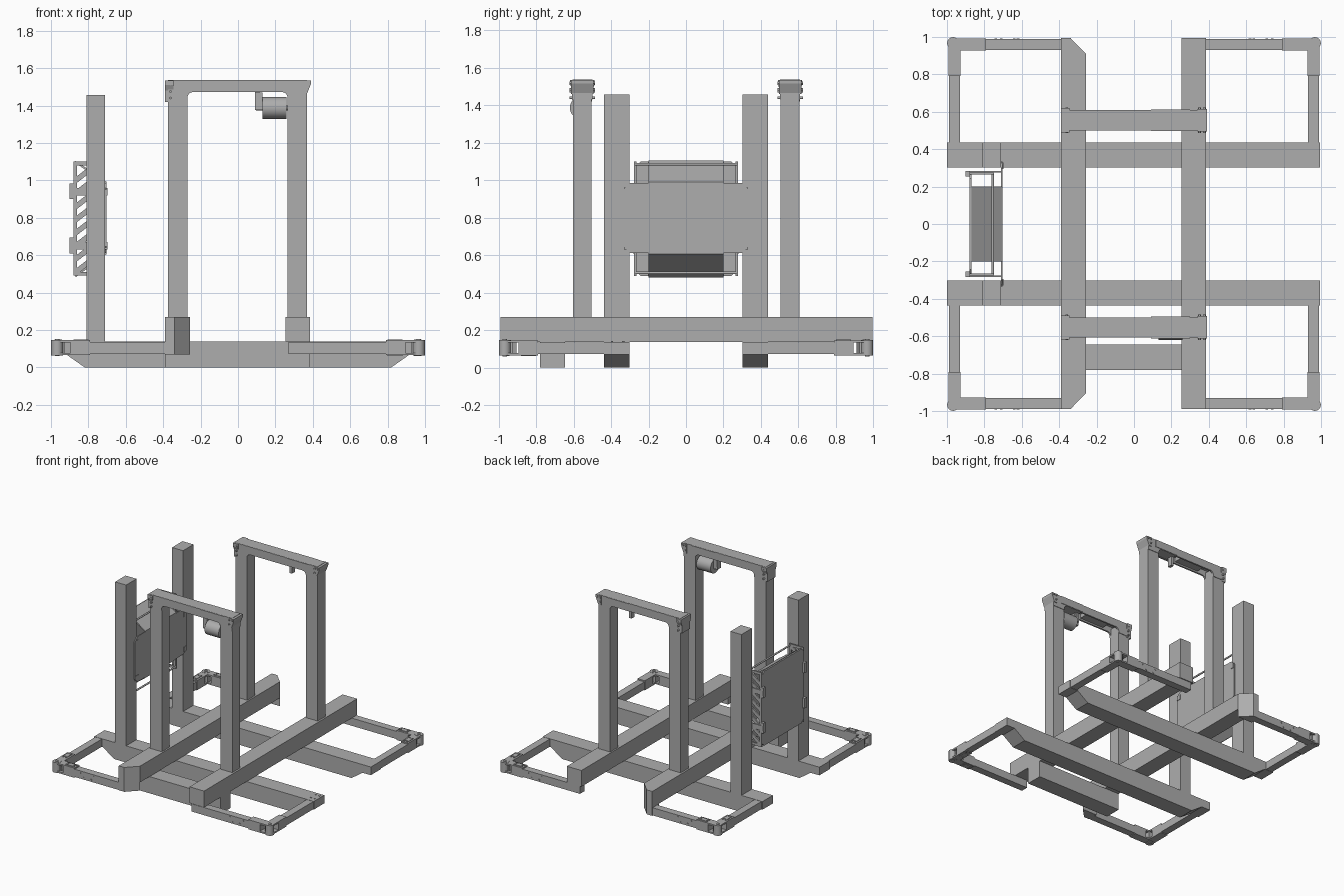
import bpy, bmesh, math
from mathutils import Vector

cube = bpy.data.objects.get("Cube")
if cube:
    bpy.data.objects.remove(cube, do_unlink=True)

grey = bpy.data.materials.new("steel_grey")
grey.use_nodes = True
COLOUR = (0.42, 0.42, 0.42, 1)
grey.diffuse_color = COLOUR
grey.node_tree.nodes["Principled BSDF"].inputs["Base Color"].default_value = COLOUR


def finish(name, bm):
    bmesh.ops.recalc_face_normals(bm, faces=bm.faces)
    mesh = bpy.data.meshes.new(name)
    bm.to_mesh(mesh)
    bm.free()
    mesh.materials.append(grey)
    obj = bpy.data.objects.new(name, mesh)
    bpy.context.collection.objects.link(obj)
    return obj


def prism(name, pts, axis, a, b):
    """Extrude a 2D outline along an axis from a to b."""
    def place(p, t):
        return {"x": (t, *p), "y": (p[0], t, p[1]), "z": (*p, t)}[axis]
    bm = bmesh.new()
    base = bm.faces.new([bm.verts.new(place(p, a)) for p in pts])
    ext = bmesh.ops.extrude_face_region(bm, geom=[base])["geom"]
    shift = Vector(place((0, 0), b - a))
    bmesh.ops.translate(bm, vec=shift, verts=[v for v in ext if isinstance(v, bmesh.types.BMVert)])
    return finish(name, bm)


def box(name, xs, ys, zs):
    x0, x1 = sorted(xs)
    y0, y1 = sorted(ys)
    return prism(name, [(x0, y0), (x1, y0), (x1, y1), (x0, y1)], "z", *zs)


def cylinder(name, start, end, radius, sides=24):
    start, end = Vector(start), Vector(end)
    d = end - start
    bm = bmesh.new()
    bmesh.ops.create_cone(bm, cap_ends=True, segments=sides, radius1=radius, radius2=radius, depth=d.length)
    bmesh.ops.rotate(bm, matrix=d.to_track_quat("Z", "Y").to_matrix(), verts=bm.verts)
    bmesh.ops.translate(bm, vec=(start + end) / 2, verts=bm.verts)
    for f in bm.faces:
        f.smooth = len(f.verts) == 4
    return finish(name, bm)


LOW, MID, TOP = 0.0, 0.137, 0.27

# Lower cross rails with undercut ends, and the tall rear posts on them
rail = [(-1, MID), (-1, .07), (-.92, .07), (-.82, LOW), (.82, LOW), (.92, .07), (.995, .07), (.995, MID)]
for s, side in ((-1, "front"), (1, "back")):
    y0, y1 = sorted((s * .302, s * .437))
    prism(side + "_cross_rail", rail, "y", y0, y1)
    box(side + "_tall_post", (-.81, -.71), (y0, y1), (MID, 1.457))
box("front_tie_bar", (-.39, .385), (-.78, -.645), (LOW, MID))
for x in (.94, .975):
    for y in (-.335, -.395):
        cylinder("rail_bolt", (x, y, MID), (x, y, MID + .004), .006, 12)

# Upper lengthwise rails, the right-hand plan one with cut corners
prism("mitred_long_rail", [(-.39, -.99), (-.34, -.99), (-.257, -.905), (-.257, .91), (-.34, .995), (-.39, .995)],
      "z", MID, TOP)
box("square_long_rail", (.253, .385), (-.99, .995), (MID, TOP))


# Corner frames: two arms meeting in a slotted knuckle
def corner_frame(sx, sy):
    def b(name, xs, ys, zs):
        return box(name, [sx * v for v in xs], [sy * v for v in ys], zs)
    z0, z1 = .072, .135
    b("frame_arm_x", (.27 if sx > 0 else .385, .8), (.93, .99), (z0, z1))
    b("frame_arm_y", (.93, .99), (.43, .8), (z0, z1))
    b("frame_sleeve_x", (.79, .895), (.927, .993), (.066, .145))
    b("frame_sleeve_y", (.927, .993), (.79, .895), (.066, .145))
    b("frame_corner_block", (.925, .972), (.925, .972), (.066, .145))
    for za, zb in ((.066, .078), (.133, .145)):
        b("knuckle_strap_x", (.89, .975), (.927, .993), (za, zb))
        b("knuckle_strap_y", (.927, .993), (.89, .975), (za, zb))
    cylinder("knuckle", (sx * .967, sy * .967, .064), (sx * .967, sy * .967, .147), .032)
    cylinder("knuckle_bolt", (sx * .967, sy * .967, .06), (sx * .967, sy * .967, .152), .012, 12)
    # H-shaped clamp plates on the sleeves
    za, zb = (.145, .15) if (sx, sy) != (1, -1) else (.061, .066)
    for o in (.942, .97):
        b("clamp_strip_x", (.8, .88), (o, o + .01), (za, zb))
        b("clamp_strip_y", (o, o + .01), (.8, .88), (za, zb))
    b("clamp_web_x", (.815, .865), (.951, .971), (za, zb))
    b("clamp_web_y", (.951, .971), (.815, .865), (za, zb))
    # Bolt heads along the outer face
    for x, z in ((.62, .12), (.74, .12), (.64, .087), (.71, .087)):
        cylinder("arm_bolt", (sx * x, sy * .989, z), (sx * x, sy * .993, z), .007, 12)


for sx in (-1, 1):
    for sy in (-1, 1):
        corner_frame(sx, sy)

# Dropped caps under the mitred rail ends
for s, e in ((-1, .99), (1, .995)):
    prism("mitred_end_cap", [(-.39, s * e), (-.34, s * e), (-.257, s * (e - .085)), (-.39, s * (e - .085))],
          "z", .07, MID)


# Portal frames
def arc(cx, cz, r, a0, a1, n=5):
    return [(cx + r * math.cos(math.radians(a0 + (a1 - a0) * i / n)),
             cz + r * math.sin(math.radians(a0 + (a1 - a0) * i / n))) for i in range(n + 1)]


def portal(y, side):
    for x0, x1 in ((-.375, -.27), (.265, .37)):
        box(side + "_portal_post", (x0, x1), (y - .05, y + .05), (TOP, 1.5))
    # Beam side walls with filleted inner corners, topped by a plate
    wall = ([(-.375, 1.43), (-.27, 1.43)] + arc(-.24, 1.442, .03, 180, 90)
            + arc(.235, 1.442, .03, 90, 0) + [(.265, 1.43), (.37, 1.43), (.37, 1.535), (-.375, 1.535)])
    for s in (-1, 1):
        ya, yb = sorted((y + s * .04, y + s * .054))
        prism(side + "_beam_wall", wall, "y", ya, yb)
    box(side + "_beam_top", (-.375, .37), (y - .053, y + .053), (1.518, 1.537))
    box(side + "_beam_block", (.09, .3), (y - .058, y + .058), (1.475, 1.536))
    box(side + "_beam_web", (-.19, .03), (y - .045, y + .045), (1.485, 1.52))
    # Flared end brackets
    flare = [(y - .052, 1.42), (y + .052, 1.42), (y + .052, 1.48), (y + .065, 1.51),
             (y + .065, 1.535), (y - .065, 1.535), (y - .065, 1.51), (y - .052, 1.48)]
    prism(side + "_flared_bracket", flare, "x", -.39, -.345)
    tip = [(.34, 1.46), (.368, 1.46), (.39, 1.515), (.39, 1.535), (.34, 1.535)]
    prism(side + "_tip_bracket", tip, "y", y - .06, y + .06)
    for s in (-1, 1):
        for x, z in ((-.36, 1.44), (-.36, 1.475), (-.36, 1.515), (.35, 1.485), (.35, 1.52), (.375, 1.52)):
            cylinder("bracket_bolt", (x, y + s * .05, z), (x, y + s * .068, z), .007, 12)
    box(side + "_hanger", (.092, .115), (y - .02, y + .02), (1.4, 1.48))


portal(-.553, "front")
portal(.555, "back")
cylinder("roller", (.13, -.562, 1.387), (.258, -.562, 1.387), .058, 32)
cylinder("roller_axle", (.095, -.562, 1.387), (.27, -.562, 1.387), .014, 16)
box("roller_hanger", (.092, .13), (-.585, -.54), (1.375, 1.47))

# Rear panel: outer sheet, inner sheet, sloped flaps
def chamfered(y, z0, z1, c):
    return [(-y, z0 + c), (-y + c, z0), (y - c, z0), (y, z0 + c),
            (y, z1 - c), (y - c, z1), (-y + c, z1), (-y, z1 - c)]


prism("outer_sheet", chamfered(.272, .49, 1.1, .03), "x", -.88, -.868)
prism("inner_sheet", chamfered(.335, .612, .985, .035), "x", -.71, -.702)
for za, zb in ((.985, 1.1), (.612, .49)):
    flap = [(-.702, za - .006), (-.702, za + .006), (-.868, zb + .004), (-.868, zb - .008)]
    prism("sloped_flap", flap, "y", -.2, .2)
    cylinder("panel_rod", (-.755, -.27, zb * .95 + .04), (-.755, .27, zb * .95 + .04), .007, 12)

# Lattice cheeks at both ends of the panel, with clips
for s in (-1, 1):
    ya, yb = sorted((s * .265, s * .277))
    for xa, xb in ((-.88, -.862), (-.77, -.752)):
        box("cheek_upright", (xa, xb), (ya, yb), (.49, 1.1))
    for i in range(8):
        z = .49 + i * .07
        prism("cheek_slat", [(-.87, z), (-.87, z + .035), (-.76, z + .12), (-.76, z + .085)], "y", ya, yb)
    for z in (.49, 1.08):
        box("cheek_end", (-.88, -.752), (ya, yb), (z, z + .02))
    for z in (.61, .9):
        box("outer_clip", (-.9, -.878), (s * .255, s * .283), (z, z + .083))
        box("clip_arm", (-.9, -.705), (s * .276, s * .284), (z + .02, z + .06))
        box("inner_clip", (-.712, -.698), (s * .295, s * .33), (z + .02, z + .06))
